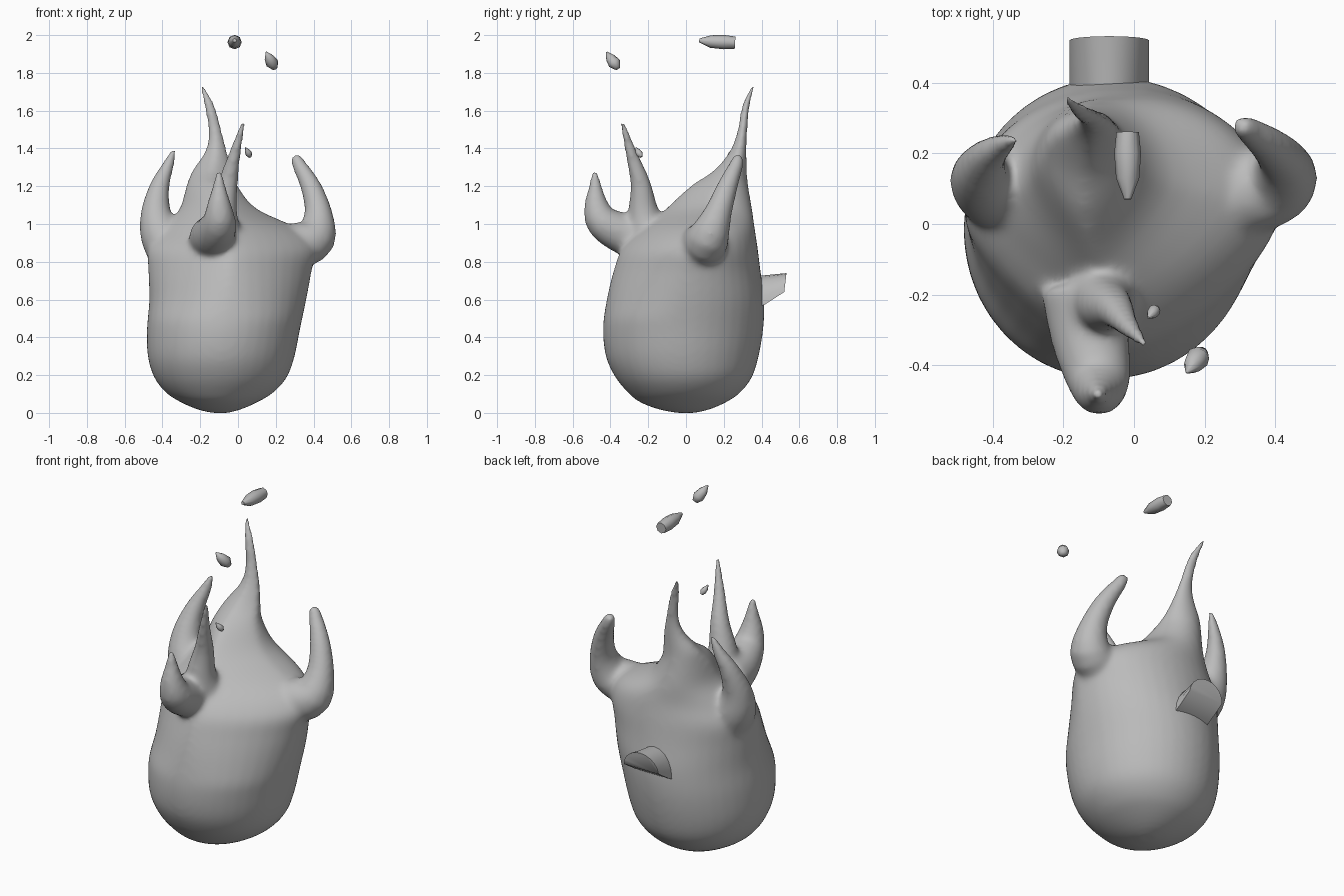
import bpy, bmesh, math
from mathutils import Vector

start_cube = bpy.data.objects.get("Cube")
if start_cube:
    bpy.data.objects.remove(start_cube, do_unlink=True)

material = bpy.data.materials.new("flame_grey")
material.use_nodes = True
colour = (0.5, 0.5, 0.5, 1)
material.diffuse_color = colour
for node in material.node_tree.nodes:
    if node.type == "BSDF_PRINCIPLED":
        node.inputs["Base Color"].default_value = colour


def smooth_path(points, steps):
    """Fill in a row of points with a curve through all of them."""
    rows = [Vector(point) for point in points]
    result = []
    for i in range(len(rows) - 1):
        start, end = rows[i], rows[i + 1]
        before = rows[max(i - 1, 0)]
        after = rows[min(i + 2, len(rows) - 1)]
        for step in range(steps):
            t = step / steps
            bend = (2 * before - 5 * start + 4 * end - after) * t * t
            twist = (3 * start - before - 3 * end + after) * t * t * t
            result.append((2 * start + (end - before) * t + bend + twist) / 2)
    return result + [rows[-1]]


def skin_rings(bm, rings):
    """Join rings of equal point count into a closed tube."""
    loops = [[bm.verts.new(point) for point in ring] for ring in rings]
    count = len(loops[0])
    for low, high in zip(loops, loops[1:]):
        for i in range(count):
            j = (i + 1) % count
            bm.faces.new((low[i], low[j], high[j], high[i]))
    bm.faces.new(list(reversed(loops[0])))
    bm.faces.new(loops[-1])


def add_tongue(bm, path, sides):
    """Tapered tube along x, y, z, radius points."""
    centres = [Vector(point[:3]) for point in path]
    across = None
    rings = []
    for index, centre in enumerate(centres):
        before = centres[max(index - 1, 0)]
        after = centres[min(index + 1, len(centres) - 1)]
        along = (after - before).normalized()
        if across is None:
            across = along.orthogonal().normalized()
        across = (across - along * across.dot(along)).normalized()
        other = along.cross(across)
        radius = path[index][3]
        ring = []
        for i in range(sides):
            angle = math.tau * i / sides
            ring.append(centre + radius * (across * math.cos(angle) + other * math.sin(angle)))
        rings.append(ring)
    skin_rings(bm, rings)


def add_body(bm, widths, depths, sides):
    """Stack of level ovals whose front half pinches in towards the top."""
    rings = []
    for (height, left, right), (front, back) in zip(widths, depths):
        pinch = 1 + 1.3 * min(max(height - 0.5, 0), 0.4)
        ring = []
        for i in range(sides):
            angle = math.tau * i / sides
            along_x, along_y = math.cos(angle), math.sin(angle)
            if along_y < 0:
                along_x = math.copysign(abs(along_x) ** pinch, along_x)
                along_y = -abs(along_y) ** pinch
            x = (left + right) / 2 + (right - left) / 2 * along_x
            y = (front + back) / 2 + (back - front) / 2 * along_y
            ring.append((x, y, height))
        rings.append(ring)
    skin_rings(bm, rings)


def finish(bm, name):
    bmesh.ops.recalc_face_normals(bm, faces=bm.faces)
    mesh = bpy.data.meshes.new(name)
    bm.to_mesh(mesh)
    bm.free()
    mesh.materials.append(material)
    part = bpy.data.objects.new(name, mesh)
    bpy.context.collection.objects.link(part)
    bpy.ops.object.select_all(action="DESELECT")
    part.select_set(True)
    bpy.context.view_layer.objects.active = part
    bpy.ops.object.shade_smooth_by_angle(angle=math.radians(65))
    return part


# Round body rising into the tall rear flame: height, left, right
body_widths = [
    (0.0, -0.14, -0.05), (0.02, -0.22, 0.02), (0.06, -0.31, 0.11),
    (0.11, -0.385, 0.19), (0.19, -0.445, 0.26), (0.3, -0.478, 0.3),
    (0.45, -0.482, 0.33), (0.6, -0.47, 0.362), (0.75, -0.475, 0.39),
    (0.87, -0.475, 0.41), (0.97, -0.4, 0.33), (1.08, -0.31, 0.1),
    (1.2, -0.275, 0.0), (1.28, -0.245, -0.03), (1.38, -0.18, -0.055),
    (1.48, -0.158, -0.08), (1.63, -0.185, -0.12), (1.735, -0.205, -0.178),
]
# Front and back limits of the same levels
body_depths = [
    (-0.05, 0.05), (-0.15, 0.13), (-0.25, 0.22), (-0.31, 0.29), (-0.375, 0.35),
    (-0.425, 0.385), (-0.44, 0.41), (-0.42, 0.415), (-0.385, 0.395), (-0.34, 0.38),
    (-0.24, 0.365), (-0.11, 0.35), (0.02, 0.33), (0.14, 0.322), (0.225, 0.322),
    (0.265, 0.325), (0.295, 0.34), (0.343, 0.369),
]

# Curled flame tongues around the crown
tongues = {
    "left": [(0.2, 0.06, 0.84, 0.14), (0.32, 0.09, 0.885, 0.125), (0.41, 0.12, 0.93, 0.112),
             (0.425, 0.17, 1.06, 0.075), (0.385, 0.22, 1.2, 0.056),
             (0.325, 0.265, 1.31, 0.04), (0.3, 0.28, 1.363, 0.028)],
    "right": [(-0.33, 0.08, 0.82, 0.13), (-0.405, 0.11, 0.94, 0.115), (-0.435, 0.14, 1.06, 0.082),
              (-0.415, 0.19, 1.2, 0.054), (-0.37, 0.225, 1.31, 0.034), (-0.338, 0.24, 1.395, 0.016)],
    "front": [(-0.14, -0.18, 0.92, 0.125), (-0.125, -0.32, 0.945, 0.112), (-0.1, -0.44, 1.01, 0.092),
              (-0.1, -0.475, 1.1, 0.066), (-0.1, -0.48, 1.2, 0.036), (-0.1, -0.485, 1.285, 0.016)],
    "inner": [(-0.09, -0.19, 0.9, 0.12), (-0.085, -0.225, 1.06, 0.083), (-0.055, -0.24, 1.21, 0.056),
              (-0.02, -0.285, 1.36, 0.035), (0.03, -0.34, 1.545, 0.015)],
}
bm = bmesh.new()
add_body(bm, smooth_path(body_widths, 4), smooth_path(body_depths, 4), 40)
for path in tongues.values():
    add_tongue(bm, smooth_path(path, 3), 16)
flame = finish(bm, "flame_body")

# Fuse the tongues into the body with soft blends
fuse = flame.modifiers.new("fuse", "REMESH")
fuse.mode = "VOXEL"
fuse.voxel_size = 0.013
fuse.use_smooth_shade = True
soften = flame.modifiers.new("soften", "SMOOTH")
soften.factor = 0.5
soften.iterations = 20

# Solid arched lip on the back with a sloping underside
bm = bmesh.new()
steps = 10
rings = []
for depth, low, rise in ((0.32, 0.53, 0.19), (0.42, 0.575, 0.155), (0.52, 0.64, 0.1)):
    ring = []
    for i in range(steps + 1):
        angle = math.pi * i / steps
        bow = 0.012 * math.sin(angle)
        ring.append((-0.07 + 0.113 * math.cos(angle), depth + bow, low + rise * math.sin(angle)))
    rings.append(ring)
skin_rings(bm, rings)
finish(bm, "back_lip")

# Loose sparks floating above
sparks = {
    "top_spark": [(-0.018, 0.07, 1.972, 0.01), (-0.018, 0.13, 1.966, 0.033),
                  (-0.018, 0.2, 1.963, 0.038), (-0.018, 0.26, 1.96, 0.032)],
    "large_spark": [(0.15, -0.42, 1.91, 0.004), (0.165, -0.4, 1.88, 0.026),
                    (0.182, -0.378, 1.85, 0.034), (0.195, -0.362, 1.825, 0.016)],
    "small_spark": [(0.04, -0.265, 1.405, 0.003), (0.05, -0.255, 1.385, 0.015),
                    (0.058, -0.245, 1.37, 0.018), (0.064, -0.238, 1.355, 0.009)],
}
for name, path in sparks.items():
    bm = bmesh.new()
    add_tongue(bm, path, 8)
    finish(bm, name)
